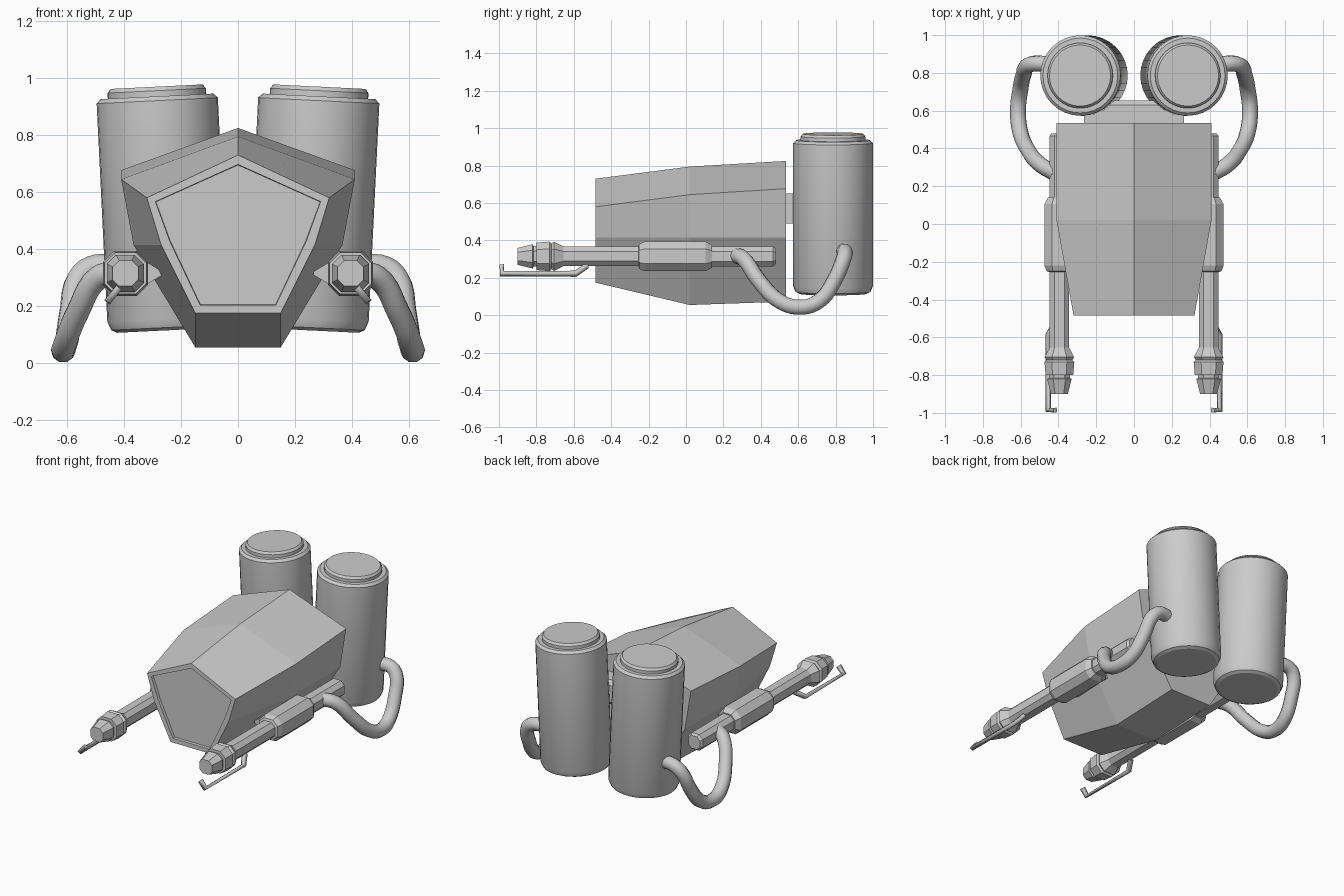
import bpy, bmesh, math
from mathutils import Vector, Matrix

if "Cube" in bpy.data.objects:
    bpy.data.objects.remove(bpy.data.objects["Cube"])


def finish(name, bm, smooth=None):
    bmesh.ops.recalc_face_normals(bm, faces=bm.faces)
    me = bpy.data.meshes.new(name)
    bm.to_mesh(me)
    bm.free()
    ob = bpy.data.objects.new(name, me)
    bpy.context.collection.objects.link(ob)
    if smooth:
        bpy.ops.object.select_all(action='DESELECT')
        ob.select_set(True)
        bpy.context.view_layer.objects.active = ob
        bpy.ops.object.shade_smooth_by_angle(angle=math.radians(smooth))
    return ob


def loft(rings):
    """Skin a list of equal-length rings and cap both ends."""
    bm = bmesh.new()
    vs = [[bm.verts.new(p) for p in ring] for ring in rings]
    n = len(vs[0])
    for a, b in zip(vs, vs[1:]):
        for i in range(n):
            j = (i + 1) % n
            bm.faces.new((a[i], a[j], b[j], b[i]))
    bm.faces.new(vs[0])
    bm.faces.new(vs[-1])
    bmesh.ops.recalc_face_normals(bm, faces=bm.faces)
    return bm


def octagon(x, y, z, h):
    """Chamfered square section facing along y."""
    c = h * 0.5
    pts = [(h, c), (c, h), (-c, h), (-h, c), (-h, -c), (-c, -h), (c, -h), (h, -c)]
    return [(x + a, y, z + b) for a, b in pts]


def tube(name, pts, radius, kind, resolution):
    cu = bpy.data.curves.new(name, 'CURVE')
    cu.dimensions = '3D'
    cu.bevel_depth = radius
    cu.bevel_resolution = resolution
    cu.resolution_u = 5
    cu.use_fill_caps = True
    sp = cu.splines.new(kind)
    if kind == 'BEZIER':
        sp.bezier_points.add(len(pts) - 1)
        for b, p in zip(sp.bezier_points, pts):
            b.co = p
            b.handle_left_type = b.handle_right_type = 'AUTO'
    else:
        sp.points.add(len(pts) - 1)
        for b, p in zip(sp.points, pts):
            b.co = (*p, 1)
    ob = bpy.data.objects.new(name, cu)
    bpy.context.collection.objects.link(ob)
    return ob


# Faceted hull: top, shoulder, side and bottom half-profile at three stations
def hull_ring(y, top, right):
    return ([(0, y, top)] + [(x, y, z) for x, z in right]
            + [(-x, y, z) for x, z in reversed(right)])


bm = loft([
    hull_ring(-0.485, 0.73, [(0.32, 0.58), (0.27, 0.415), (0.15, 0.175)]),
    hull_ring(0.02, 0.795, [(0.41, 0.645), (0.367, 0.415), (0.15, 0.055)]),
    hull_ring(0.535, 0.825, [(0.41, 0.677), (0.367, 0.415), (0.15, 0.073)]),
])
front = min(bm.faces, key=lambda f: f.calc_center_median().y)
bmesh.ops.inset_region(bm, faces=[front], thickness=0.033)
bmesh.ops.inset_region(bm, faces=[front], thickness=0.002, depth=-0.018)
finish("hull", bm)

# Bracket joining the hull to the tanks
bm = bmesh.new()
bmesh.ops.create_cube(bm, size=1, matrix=Matrix.Translation((0, 0.58, 0.57))
                      @ Matrix.Diagonal((0.53, 0.15, 0.16, 1)))
bmesh.ops.bevel(bm, geom=[e for e in bm.edges if all(v.co.y > 0.6 for v in e.verts)],
                offset=0.025, segments=1, affect='EDGES')
finish("tank_bracket", bm)

TANK = [(0.18, 0), (0.2, 0.01), (0.213, 0.04), (0.213, 0.807), (0.198, 0.822),
        (0.173, 0.822), (0.173, 0.842), (0.162, 0.856)]
GUN = [(-0.90, 0.045), (-0.82, 0.065), (-0.815, 0.055), (-0.80, 0.055), (-0.80, 0.073),
       (-0.73, 0.079), (-0.72, 0.068), (-0.705, 0.078), (-0.655, 0.052), (-0.255, 0.052),
       (-0.25, 0.067), (-0.22, 0.079), (0.105, 0.079), (0.14, 0.06), (0.14, 0.053),
       (0.465, 0.053), (0.48, 0.042)]

for s, side in ((-1, "left"), (1, "right")):
    # Leaning tank with stepped cap
    place = Matrix.Translation((s * 0.244, 0.786, 0.115)) @ Matrix.Rotation(s * math.radians(2.8), 4, 'Y')
    rings = [[place @ Vector((r * math.cos(a), r * math.sin(a), z))
              for a in (2 * math.pi * i / 32 for i in range(32))] for r, z in TANK]
    finish(side + "_tank", loft(rings), 25)

    # Barrel with muzzle and sleeve
    gx, gz = s * 0.395, 0.315
    finish(side + "_barrel", loft([octagon(gx, y, gz, h) for y, h in GUN]))

    # Wedge mount between sleeve and hull
    finish(side + "_mount", loft([
        [(s * x, y, gz + dz) for y, dz in ((-0.21, -h), (0.1, -h), (0.1, h), (-0.21, h))]
        for x, h in ((0.33, 0.045), (0.265, 0.006))]))

    # Hooked igniter rod under the muzzle
    tube(side + "_igniter", [(s * 0.42, -0.53, 0.265), (s * 0.453, -0.59, 0.222),
                             (s * 0.453, -0.985, 0.222), (s * 0.418, -0.985, 0.265)],
         0.017, 'POLY', 0)

    # Hose from barrel to tank
    hose = [(0.42, 0.27, 0.32), (0.49, 0.31, 0.30), (0.56, 0.39, 0.185), (0.605, 0.5, 0.075),
            (0.614, 0.61, 0.043), (0.602, 0.71, 0.075), (0.585, 0.79, 0.18),
            (0.56, 0.84, 0.295), (0.515, 0.85, 0.335), (0.43, 0.84, 0.34)]
    tube(side + "_hose", [(s * x, y, z) for x, y, z in hose], 0.042, 'BEZIER', 3)
